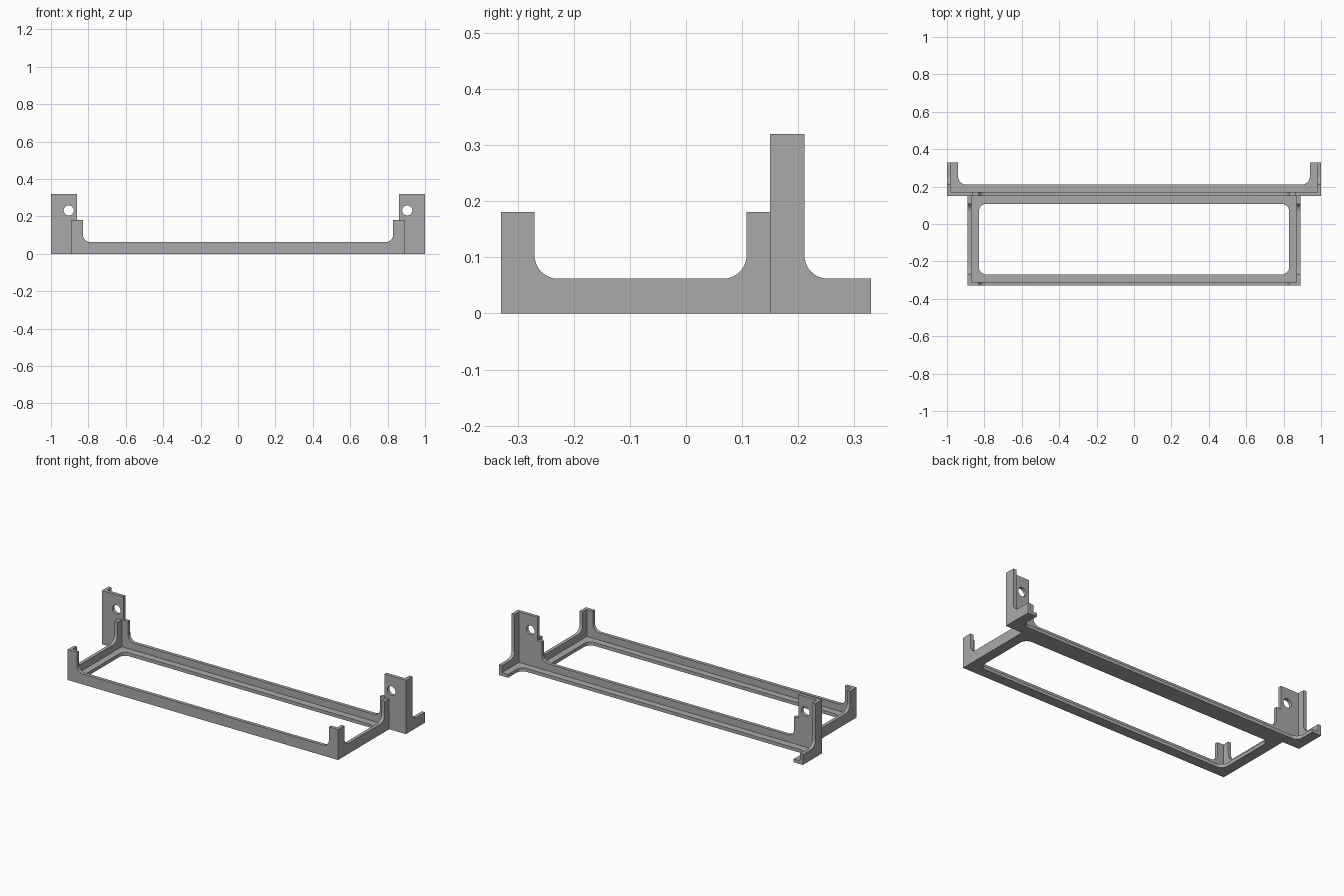
import bpy, bmesh
from math import sin, cos, pi, radians
from mathutils import Vector

cube = bpy.data.objects.get("Cube")
if cube:
    bpy.data.objects.remove(cube, do_unlink=True)

grey = bpy.data.materials.new("plain grey")
grey.use_nodes = True
grey.diffuse_color = (0.4, 0.4, 0.4, 1)
grey.node_tree.nodes["Principled BSDF"].inputs["Base Color"].default_value = (0.4, 0.4, 0.4, 1)

T = 0.02       # sheet thickness
R = 0.042      # fillet radius
LOW = 0.062    # rail height
POST = 0.181   # corner post height
TALL = 0.32    # bracket height


def rounded(points):
    """Outline in which every point given a third value gets a fillet."""
    out = []
    for i, p in enumerate(points):
        c = Vector(p[:2])
        if len(p) < 3:
            out.append(c)
            continue
        a = (Vector(points[i - 1][:2]) - c).normalized()
        b = (Vector(points[(i + 1) % len(points)][:2]) - c).normalized()
        for k in range(11):
            t = pi / 2 * k / 10
            out.append(c + p[2] * (a + b - b * cos(t) - a * sin(t)))
    return out


def plate(name, outlines, place, start, end):
    """Fill outlines (later ones are holes) and extrude from start to end."""
    curve = bpy.data.curves.new(name, 'CURVE')
    curve.dimensions = '2D'
    curve.fill_mode = 'BOTH'
    curve.extrude = abs(end - start) / 2
    for pts in outlines:
        s = curve.splines.new('POLY')
        s.points.add(len(pts) - 1)
        for sp, p in zip(s.points, pts):
            sp.co = (p.x, p.y, 0, 1)
        s.use_cyclic_u = True
    temp = bpy.data.objects.new(name + "_outline", curve)
    bpy.context.collection.objects.link(temp)
    deps = bpy.context.evaluated_depsgraph_get()
    mesh = bpy.data.meshes.new_from_object(temp.evaluated_get(deps))
    bpy.data.objects.remove(temp, do_unlink=True)
    mid = (start + end) / 2
    bm = bmesh.new()
    bm.from_mesh(mesh)
    for v in bm.verts:
        v.co = place(v.co.x, v.co.y, v.co.z + mid)
    bmesh.ops.remove_doubles(bm, verts=bm.verts, dist=1e-5)
    bmesh.ops.recalc_face_normals(bm, faces=bm.faces)
    bm.to_mesh(mesh)
    bm.free()
    mesh.name = name
    mesh.materials.clear()
    mesh.materials.append(grey)
    mesh.shade_smooth()
    mesh.set_sharp_from_angle(angle=radians(30))
    obj = bpy.data.objects.new(name, mesh)
    bpy.context.collection.objects.link(obj)
    return obj


def facing_front(u, v, w):
    return Vector((u, w, v))


def facing_side(u, v, w):
    return Vector((w, u, v))


def lying_flat(u, v, w):
    return Vector((u, v, w))


def mirrored(half):
    """Complete a symmetric outline from its right half."""
    return half + [(-p[0], *p[1:]) for p in reversed(half)]


def circle(x, y, r):
    return [Vector((x + r * cos(k * pi / 16), y + r * sin(k * pi / 16))) for k in range(32)]


# Tray front wall with raised corner posts
front = mirrored([(0.89, 0), (0.89, POST), (0.83, POST), (0.83, LOW, R)])
plate("front_wall", [rounded(front)], facing_front, -0.33, -0.33 + T)

# Wide back wall with tall drilled tabs
back = mirrored([(1, 0), (1, TALL), (0.86, TALL), (0.86, POST), (0.83, POST), (0.83, LOW, R)])
holes = [circle(s * 0.905, 0.232, 0.027) for s in (-1, 1)]
plate("back_wall", [rounded(back)] + holes, facing_front, 0.15, 0.15 + T)

# Tray floor flange with a rounded opening
floor = [(0.87, -0.31), (0.87, 0.15), (-0.87, 0.15), (-0.87, -0.31)]
opening = [(0.83, -0.27, R), (0.83, 0.108, R), (-0.83, 0.108, R), (-0.83, -0.27, R)]
plate("tray_flange", [rounded(floor), rounded(opening)], lying_flat, 0, T)

# Rear floor flange reaching back along both arms
rear = mirrored([(0.98, 0.17), (0.98, 0.33), (0.94, 0.33), (0.94, 0.211, R)])
plate("rear_flange", [rounded(rear)], lying_flat, 0, T)

# Tray side walls and rear arms, left and right
side = [(-0.31, 0), (0.15, 0), (0.15, POST), (0.108, POST), (0.108, LOW, R),
        (-0.27, LOW, R), (-0.27, POST), (-0.31, POST)]
arm = [(0.17, 0), (0.33, 0), (0.33, LOW), (0.211, LOW, R), (0.211, TALL), (0.17, TALL)]
for label, s in (("left", 1), ("right", -1)):
    plate(label + "_side_wall", [rounded(side)], facing_side, s * (0.89 - T), s * 0.89)
    plate(label + "_rear_arm", [rounded(arm)], facing_side, s * (1 - T), s * 1)
